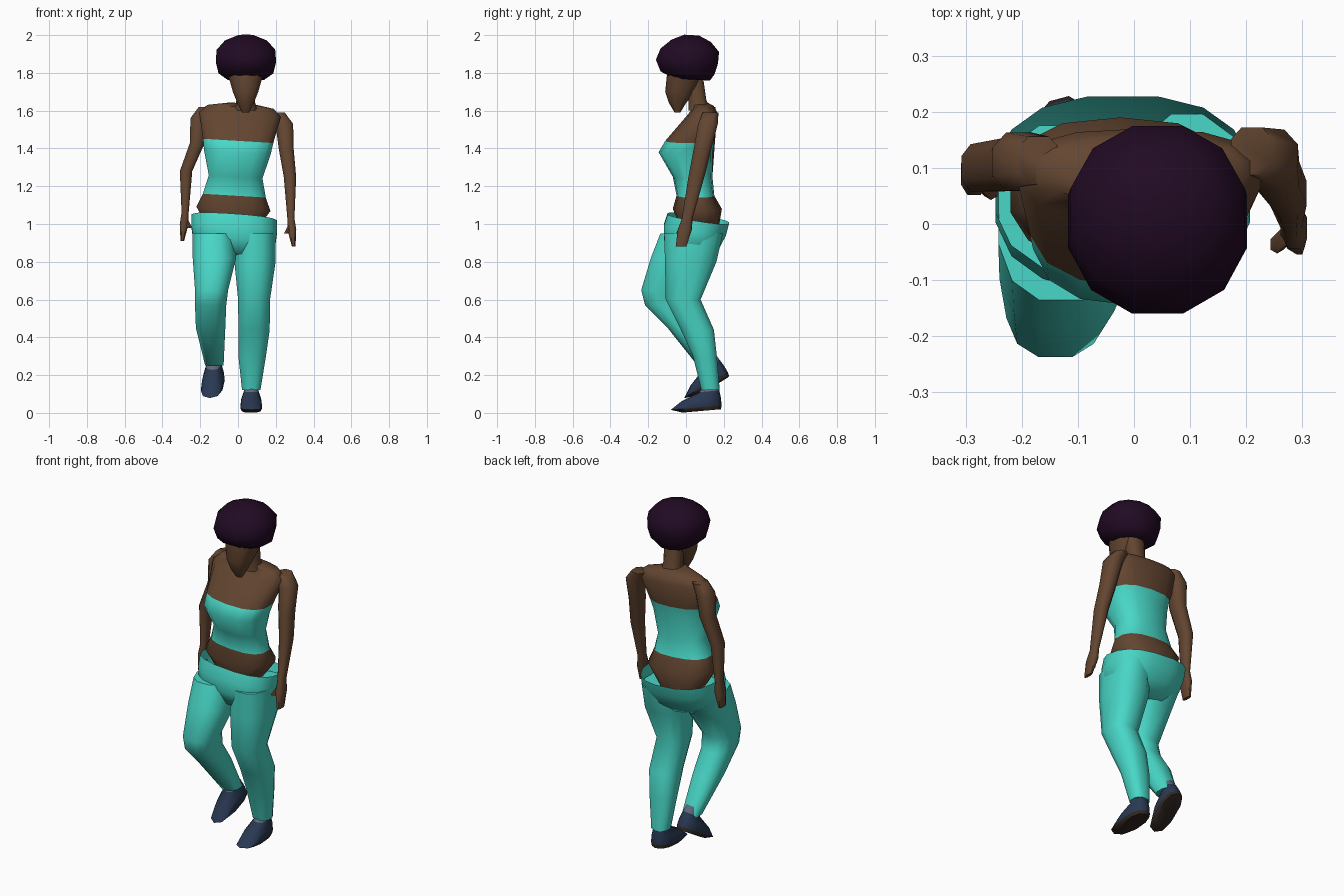
import bpy
import bmesh
from math import sin, cos, tau, radians, copysign
from mathutils import Matrix, Vector, Euler

default = bpy.data.objects.get("Cube")
if default:
    bpy.data.objects.remove(default, do_unlink=True)


def material(name, *colour):
    mat = bpy.data.materials.new(name)
    mat.use_nodes = True
    mat.diffuse_color = (*colour, 1)
    shader = mat.node_tree.nodes["Principled BSDF"]
    shader.inputs["Base Color"].default_value = (*colour, 1)
    return mat


teal = material("teal cloth", .065, .68, .57)
skin = material("brown skin", .125, .06, .03)
plum = material("dark plum hair", .015, .003, .017)
navy = material("navy shoe", .022, .04, .085)
grey = material("grey ankle trim", .12, .14, .2)
dark = material("dark sole", .03, .02, .015)


def finish(bm, name, materials):
    """Turn a bmesh into a smooth shaded object."""
    mesh = bpy.data.meshes.new(name)
    bm.to_mesh(mesh)
    bm.free()
    for mat in materials:
        mesh.materials.append(mat)
    obj = bpy.data.objects.new(name, mesh)
    bpy.context.collection.objects.link(obj)
    bpy.ops.object.select_all(action="DESELECT")
    obj.select_set(True)
    bpy.context.view_layer.objects.active = obj
    bpy.ops.object.shade_smooth_by_angle(angle=radians(60))


def rounded(value, power):
    """Push an ellipse slightly towards a rounded box."""
    return copysign(abs(value) ** power, value)


def loft(name, rings, materials, sides=10, power=.8, slope=(0, 0), open_top=False,
         rule=lambda band: 0, place=Matrix()):
    """Skin level rings, lowest first, given as centre and two radii.
    slope leans the rings, rule picks a material for each band."""
    bm = bmesh.new()
    loops = []
    for x, y, z, rx, ry in rings:
        loop = []
        for step in range(sides):
            angle = tau * (step + .5) / sides
            dx, dy = rx * rounded(cos(angle), power), ry * rounded(sin(angle), power)
            rise = dx * slope[0] + dy * slope[1]
            loop.append(bm.verts.new((x + dx, y + dy, z + rise)))
        loops.append(loop)
    for band, (low, high) in enumerate(zip(loops, loops[1:])):
        for i in range(sides):
            j = (i + 1) % sides
            face = bm.faces.new((low[i], low[j], high[j], high[i]))
            face.material_index = rule(band)
    bm.faces.new(reversed(loops[0])).material_index = rule(0)
    if not open_top:
        bm.faces.new(loops[-1])
    bm.transform(place)
    finish(bm, name, materials)


def column(x, rows, lean=0):
    """Rings from rows of height, half width, front and back."""
    return [(x + lean * z, (front + back) / 2, z, half, (back - front) / 2)
            for z, half, front, back in rows]


# Torso: bare hips, strapless top, bare shoulders
torso = column(-.1, [
    (.96, .12, -.02, .17),
    (1.08, .2, -.07, .19),
    (1.15, .17, -.05, .15),
    (1.25, .145, -.07, .14),
    (1.38, .18, -.145, .14),
    (1.44, .19, -.11, .15),
    (1.58, .22, .01, .17),
    (1.62, .18, .04, .15),
    (1.64, .06, .02, .12),
], lean=.07)
loft("torso", torso, [skin, teal], sides=14, slope=(-.06, 0),
     rule=lambda band: int(band in (2, 3, 4)))

# Neck and downturned face
neck = column(.04, [(1.6, .065, .01, .13), (1.66, .05, .01, .11), (1.8, .06, 0, .09)])
loft("neck", neck, [skin], sides=8)
face = column(.04, [
    (1.59, .02, -.06, -.03),
    (1.64, .045, -.09, 0),
    (1.7, .07, -.11, .05),
    (1.8, .1, -.1, .1),
])
loft("face", face, [skin])

# Rounded cap of hair, lower at the back
hair = column(.042, [
    (1.765, .1, -.07, .13),
    (1.8, .15, -.14, .155),
    (1.86, .165, -.165, .175),
    (1.92, .16, -.14, .18),
    (1.97, .115, -.08, .135),
    (2, .04, -.01, .07),
])
loft("hair", hair, [plum], sides=12, power=.95, slope=(0, -.06))

# Arms share one shape: height, distance from the middle, two radii
arm = [
    (.88, .295, .01, .03),
    (.97, .285, .025, .04),
    (1.03, .28, .02, .03),
    (1.25, .275, .035, .045),
    (1.4, .235, .042, .05),
    (1.53, .225, .05, .055),
    (1.59, .19, .04, .045),
]
for name, side, swing, lift in (("left", 1, .22, 0), ("right", -1, .04, .03)):
    rings = [(side * out + .02 * (z > 1.3), .11 - swing * (1.5 - z),
              z + lift, rx, ry) for z, out, rx, ry in arm]
    loft(name + "_arm", rings, [skin], sides=8)
    palm = rings[1]
    thumb = [(palm[0] - side * offset, palm[1] - offset, palm[2] + rise, .013, .016)
             for offset, rise in ((.03, -.02), (0, .04))]
    loft(name + "_thumb", thumb, [skin], sides=6)

# Loose trousers: open sagging waist, one straighter leg and one bent leg
waist = column(-.02, [
    (.83, .14, -.09, .11),
    (.9, .22, -.12, .18),
    (.97, .23, -.12, .215),
    (1.03, .23, -.1, .23),
])
loft("trouser_waist", waist, [teal], sides=16, slope=(-.07, -.15), open_top=True)
left_leg = [
    (.07, .13, .12, .05, .05),
    (.075, .1, .3, .075, .065),
    (.085, .06, .44, .085, .09),
    (.085, -.015, .6, .087, .095),
    (.09, .025, .8, .112, .14),
    (.1, .04, .95, .1, .16),
]
right_leg = [
    (-.125, .12, .25, .05, .06),
    (-.145, -.01, .45, .08, .09),
    (-.145, -.11, .57, .085, .11),
    (-.14, -.13, .65, .09, .11),
    (-.125, -.05, .82, .118, .14),
    (-.13, .02, .95, .115, .16),
]
for name, rings in (("left", left_leg), ("right", right_leg)):
    loft(name + "_trouser_leg", rings, [teal], sides=12)

# Shoes share one shape around the ankle; the right one is lifted, toe down
shoe = column(0, [
    (-.12, .05, -.16, .045),
    (-.1, .06, -.22, .05),
    (-.06, .055, -.16, .05),
    (-.02, .04, -.06, .045),
    (.02, .035, -.04, .04),
])
for name, ankle, pitch, yaw in (("left", (.07, .13, .135), 5, 0),
                                ("right", (-.13, .13, .275), 30, -8)):
    turn = Euler((radians(pitch), 0, radians(yaw)))
    loft(name + "_shoe", shoe, [dark, navy, grey],
         rule=lambda band: (0, 1, 1, 2)[band],
         place=Matrix.LocRotScale(Vector(ankle), turn, None))
